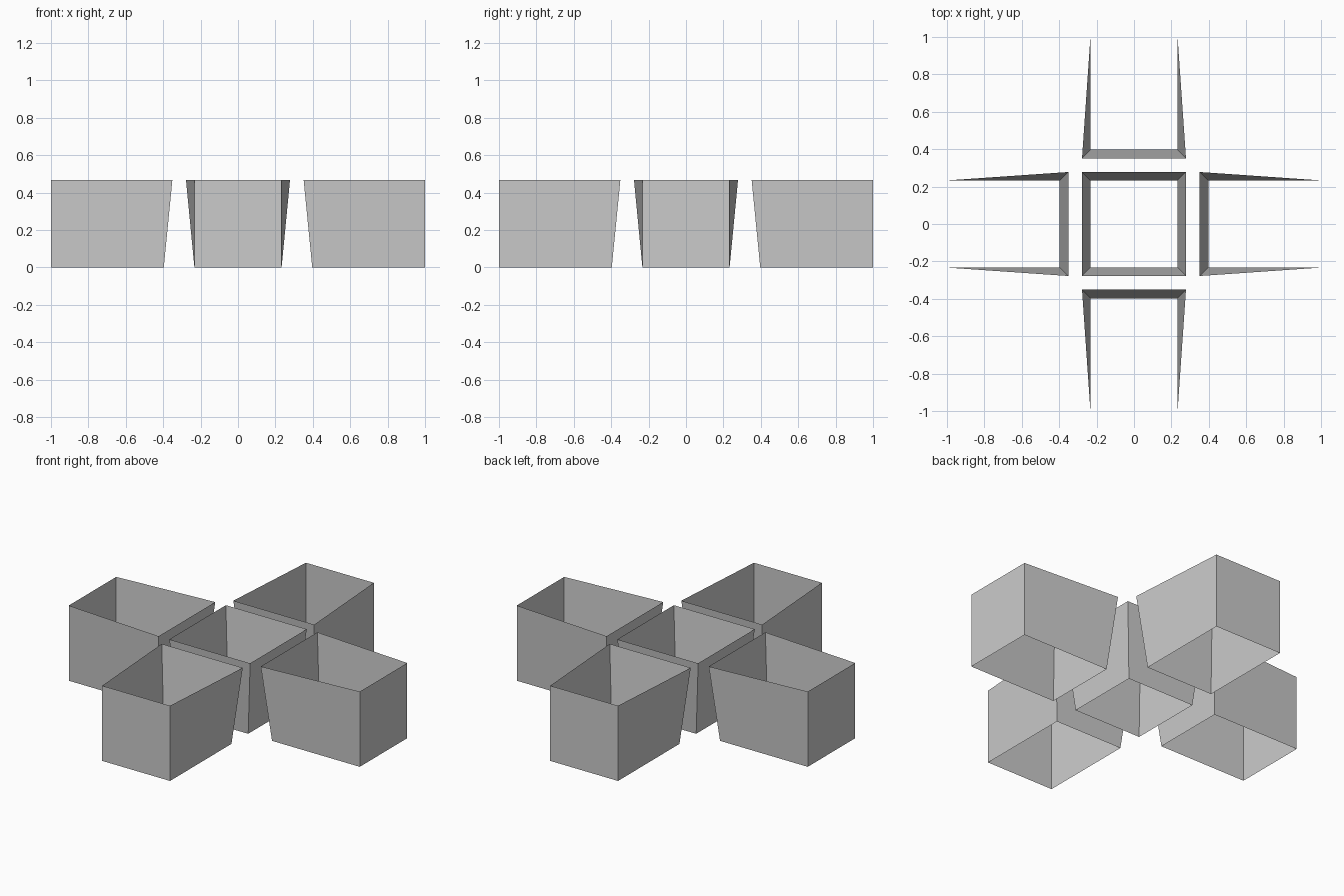
import bpy
import bmesh
from math import pi
from mathutils import Matrix

if "Cube" in bpy.data.objects:
    bpy.data.objects.remove(bpy.data.objects["Cube"])

HEIGHT = 0.467
LOW, TOP = 0.233, 0.278      # half widths at the foot and at the rim


def open_box(name, foot, rim, turn=0.0):
    """Thin four-walled box, open above and below, from two outlines."""
    bm = bmesh.new()
    lower = [bm.verts.new((x, y, 0)) for x, y in foot]
    upper = [bm.verts.new((x, y, HEIGHT)) for x, y in rim]
    for i in range(4):
        j = (i + 1) % 4
        bm.faces.new((lower[i], lower[j], upper[j], upper[i]))
    bmesh.ops.rotate(bm, verts=bm.verts, matrix=Matrix.Rotation(turn, 3, 'Z'))
    mesh = bpy.data.meshes.new(name)
    bm.to_mesh(mesh)
    bm.free()
    obj = bpy.data.objects.new(name, mesh)
    bpy.context.collection.objects.link(obj)


def outline(x0, x1, w0, w1):
    """Counter-clockwise trapezoid, half width w0 at x0 and w1 at x1."""
    return [(x0, -w0), (x1, -w1), (x1, w1), (x0, w0)]


# Central box flares evenly toward the rim
open_box("centre_box", outline(-LOW, LOW, LOW, LOW), outline(-TOP, TOP, TOP, TOP))

# Four outer boxes: inner wall flares, outer wall is upright
for i, side in enumerate(("right", "back", "left", "front")):
    open_box(side + "_box", outline(0.397, 1, LOW, LOW),
             outline(0.351, 1, TOP, LOW), i * pi / 2)
